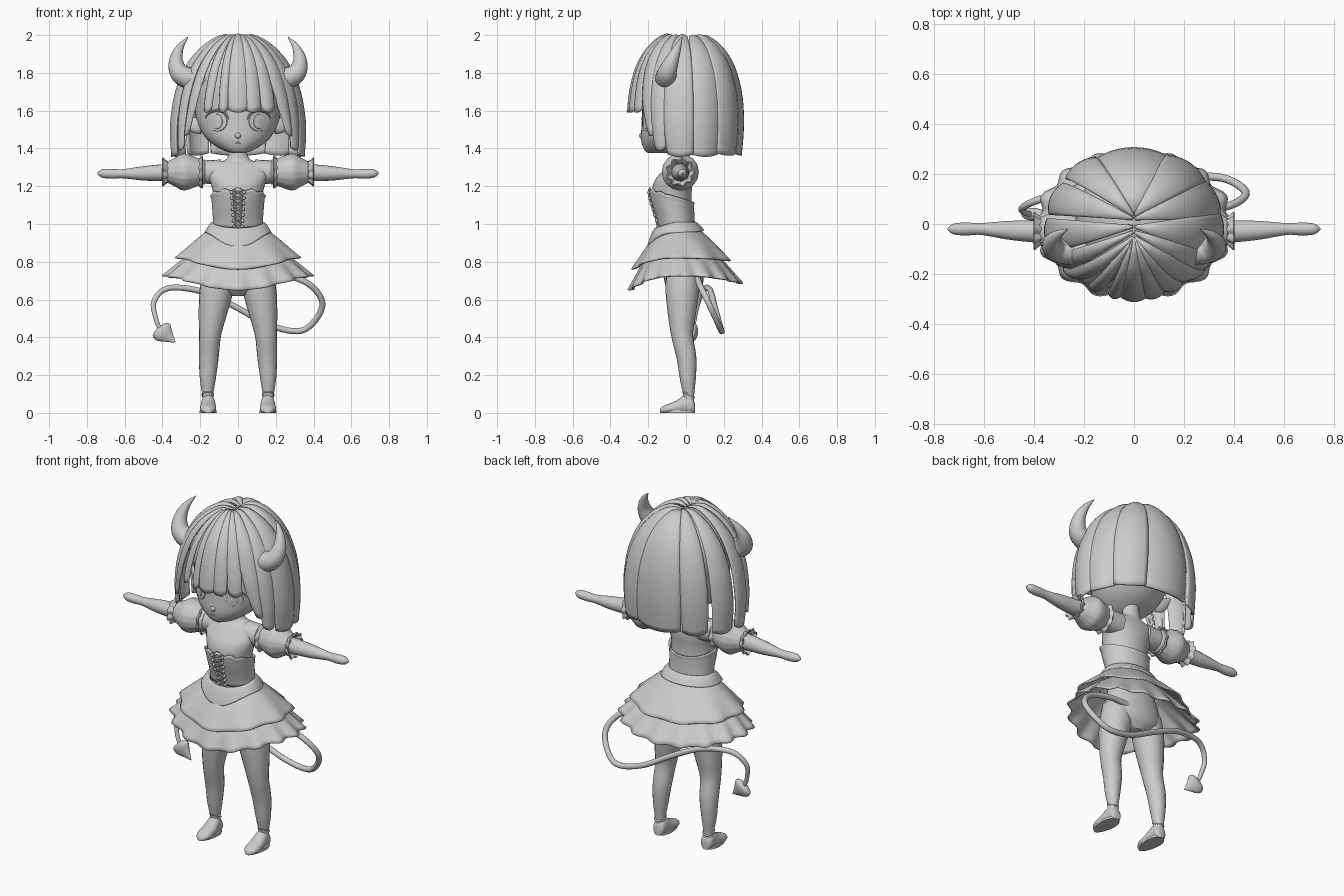
import bpy, bmesh
from math import sin, cos, asin, pi, radians
from mathutils import Vector

cube = bpy.data.objects.get("Cube")
if cube:
    bpy.data.objects.remove(cube)

GREY = (0.6, 0.6, 0.6, 1)
mat = bpy.data.materials.new("plain grey")
mat.use_nodes = True
mat.diffuse_color = GREY
mat.node_tree.nodes["Principled BSDF"].inputs["Base Color"].default_value = GREY
parts = []


def lerp(a, b, t):
    return a + (b - a) * t


def smooth(keys, n):
    """Catmull-Rom samples through tuples of any length."""
    out = []
    for i in range(n + 1):
        f = i / n * (len(keys) - 1)
        k = min(int(f), len(keys) - 2)
        t = f - k
        a, b, c, d = (keys[min(max(k + j, 0), len(keys) - 1)] for j in (-1, 0, 1, 2))
        out.append([q + t / 2 * (r - p + t * (2 * p - 5 * q + 4 * r - s + t * (3 * (q - r) + s - p)))
                    for p, q, r, s in zip(a, b, c, d)])
    return out


def loft(name, rings, mirror=False, wrap=True, cap=True, thick=0):
    bm = bmesh.new()
    grid = [[bm.verts.new(p) for p in ring] for ring in rings]
    n = len(grid[0])
    for lo, hi in zip(grid, grid[1:]):
        for i in range(n if wrap else n - 1):
            j = (i + 1) % n
            bm.faces.new((lo[i], lo[j], hi[j], hi[i]))
    if cap and wrap:
        bm.faces.new(grid[0])
        bm.faces.new(grid[-1])
    bmesh.ops.recalc_face_normals(bm, faces=bm.faces)
    mesh = bpy.data.meshes.new(name)
    bm.to_mesh(mesh)
    bm.free()
    ob = bpy.data.objects.new(name, mesh)
    bpy.context.collection.objects.link(ob)
    mesh.materials.append(mat)
    if thick:
        mod = ob.modifiers.new("thickness", 'SOLIDIFY')
        mod.thickness, mod.offset = thick, 0
    if mirror:
        ob.modifiers.new("mirror", 'MIRROR')
    parts.append(ob)


def tube(name, keys, n=16, sides=14, squash=1.0, mirror=False):
    """Sweep a flattened circle along (x, y, z, radius) keys."""
    pts = smooth(keys, n)
    pos = [Vector(p[:3]) for p in pts]
    rings = []
    for i, p in enumerate(pts):
        along = (pos[min(i + 1, n)] - pos[max(i - 1, 0)]).normalized()
        side = along.cross(Vector((0, 1, 0))).normalized()
        up = side.cross(along)
        r = max(p[3], 0.001)
        rings.append([pos[i] + r * (cos(a) * side + squash * sin(a) * up) for a in angles(sides)])
    loft(name, rings, mirror)


def angles(n):
    return [2 * pi * k / n for k in range(n)]


def section(keys, z, a, grow=0):
    """Point on a body given by (z, half width, front y, back y); angle 0 faces front."""
    k = next((i for i in range(len(keys) - 2) if z <= keys[i + 1][0]), len(keys) - 2)
    lo, hi = keys[k], keys[k + 1]
    t = (z - lo[0]) / (hi[0] - lo[0])
    w, f, b = (lerp(lo[i], hi[i], t) for i in (1, 2, 3))
    return (sin(a) * (w + grow), (f + b) / 2 - cos(a) * ((b - f) / 2 + grow), z)


def blob(name, centre, size, mirror=False):
    x, y, z = centre
    loft(name, [[(x + size[0] * sin(v) * cos(a), y + size[1] * sin(v) * sin(a), z + size[2] * cos(v))
                 for a in angles(24)] for v in (pi * (i + 0.05) / 12.1 for i in range(13))], mirror)


# Head and face
head = smooth([(1.375, .03, -.2, -.1), (1.395, .09, -.222, -.02), (1.45, .165, -.238, .07),
               (1.53, .212, -.235, .13), (1.62, .23, -.232, .17), (1.74, .23, -.235, .19),
               (1.85, .19, -.19, .17), (1.92, .1, -.1, .1), (1.94, .02, -.03, .03)], 32)
loft("head", [[section(head, k[0], a) for a in angles(40)] for k in head])


def on_face(x, z, out):
    return section(head, z, asin(x / section(head, z, pi / 2)[0]), out)


def plate(name, w, h, low, high):
    """Thin oval lying on the face around the eye centre."""
    loft(name, [[on_face(.108 + w * r * cos(a), 1.543 + h * r * sin(a), out) for a in angles(28)]
                for r, out in ((1, low), (.95, high), (.5, high + .001), (.03, high + .002))], True)


plate("eyes", .052, .053, -.002, .004)
plate("irises", .028, .04, .003, .007)
tube("eyelashes", [(*on_face(x, z, .003), r) for x, z, r in (
    (.045, 1.55, .002), (.07, 1.59, .006), (.108, 1.602, .007), (.15, 1.588, .006), (.172, 1.56, .002))],
    mirror=True, sides=8)
blob("nose", (0, -.234, 1.468), (.016, .014, .016))
blob("mouth", (0, -.23, 1.43), (.018, .007, .005))
tube("ears", [(.19, -.06, 1.52, .045), (.235, -.05, 1.53, .04), (.285, -.03, 1.575, .003)],
     squash=.45, mirror=True)

# Hair: broad overlapping gores that fan out from the parting over a scalp
blob("scalp", (0, .01, 1.735), (.235, .235, .235))
hair = smooth([(.02, 1.98), (.25, 1.985), (.55, 1.935), (.8, 1.84), (.95, 1.71),
               (1, 1.58), (.99, 1.47), (.95, 1.37)], 70)


def gore(name, a0, a1, end, taper, tip=None, lift=0.0, bulge=.013, crown=-.05):
    rings = []
    mid = (a0 + a1) / 2
    tip = mid if tip is None else tip
    for i in range(25):
        t = i / 24 * end
        s = (i / 24) ** 3
        r, z = hair[round(t * 70)]
        row = []
        for k in range(11):
            u = k / 5 - 1
            a = radians(lerp(mid, tip, s) + u * (a1 - a0 + 4) / 2 * (1 - taper * s))
            h = (bulge * (1 - u * u) + lift) * min(1, i / 5 + .2)
            x, y = sin(a) * (.292 + .055 * t), -.288 * cos(a)
            row.append((x * r + sin(a) * h * r, crown + (y - crown) * r - cos(a) * h * r,
                        z + h * (1 - r) - .015 * (1 - u * u) * (i / 24) ** 8))
        rings.append(row)
    loft(name, rings, wrap=False, thick=.012)


for s, side in ((1, "left"), (-1, "right")):
    gore(f"{side}_inner_fringe", s * 7, s * 20, .68, .2, lift=.003)
    gore(f"{side}_outer_fringe", s * 20, s * 34, .68, .3, s * 29)
    gore(f"{side}_cheek_lock", s * 33, s * 51, .84, .7, s * 52, .003)
    gore(f"{side}_temple_lock", s * 49, s * 68, .95, .5, s * 62, .004, crown=-.03)
    gore(f"{side}_side_hair", s * 66, s * 96, 1, .2, s * 84, .007, crown=-.01)
    gore(f"{side}_back_side_hair", s * 95, s * 126, 1, .1, lift=.002, crown=.02)
    gore(f"{side}_back_hair", s * 125, s * 156, .99, .1, lift=.006, crown=.03)
gore("middle_fringe", -8, 8, .69, .15, lift=.006)
gore("middle_back_hair", 155, 205, .98, .06, crown=.04)

# Horns
tube("horns", [(.18, -.1, 1.775, .055), (.25, -.105, 1.77, .058), (.31, -.1, 1.8, .051),
               (.328, -.075, 1.865, .037), (.307, -.045, 1.935, .02), (.265, -.02, 1.99, .002)],
     n=24, sides=20, mirror=True)

# Body
body = smooth([(.62, .06, -.06, .05), (.68, .17, -.11, .09), (.78, .17, -.12, .085), (.9, .135, -.125, .06),
               (1, .12, -.135, .035), (1.1, .125, -.165, .03), (1.17, .133, -.18, .03),
               (1.23, .15, -.165, .035), (1.28, .165, -.125, .03), (1.32, .15, -.09, .02),
               (1.345, .06, -.072, .018), (1.43, .045, -.07, .015)], 44)
loft("body", [[section(body, k[0], a) for a in angles(32)] for k in body])

# Bodice with a scalloped front neckline and crossed laces
loft("bodice", [[section(body, lerp(.98, 1.15 + .035 * cos(a) + .008 * max(cos(a), 0) * cos(12 * a), i / 12),
                         a, .009 + .005 * (i > 11)) for a in angles(72)] for i in range(13)],
     cap=False, thick=.008)


def front(x, z):
    return (x, section(body, z, 0)[1] - .018, z)


for i in range(7):
    z = .975 + .03 * i
    w = .016 + .002 * i
    tube(f"lace_{i}", [(*front(-w, z), .005), (*front(w, z + .026), .005)], 4, 6, mirror=True)
    blob(f"eyelets_{i}", front(w + .006, z + .012), (.008, .008, .009), True)

# Arms with puffed sleeves and frills
tube("arms", [(.09, -.032, 1.275, .066), (.2, -.03, 1.275, .06), (.38, -.03, 1.272, .046),
              (.5, -.025, 1.268, .038), (.61, -.02, 1.266, .024), (.67, -.02, 1.266, .026),
              (.72, -.02, 1.268, .022), (.745, -.02, 1.268, .004)], n=32, sides=18, mirror=True)


def sleeve(name, keys, waves, amp):
    loft(name, [[(x, -.03 + r * (1 + amp * cos(waves * a)) * cos(a),
                  1.275 + r * (1 + amp * cos(waves * a)) * sin(a)) for a in angles(64)]
                for x, r in smooth(keys, 12)], True, cap=False, thick=.008)


sleeve("puffed_sleeves", [(.175, .06), (.215, .07), (.285, .093), (.33, .073), (.375, .05)], 16, .008)
sleeve("shoulder_frills", [(.21, .06), (.2, .072), (.188, .082)], 9, .06)
sleeve("cuff_frills", [(.37, .048), (.385, .058), (.4, .07)], 9, .09)


# Layered skirt
def skirt(name, top, hem, side_z, drop, waves, amp, thick=.008, bend=1.15):
    rings = []
    for i in range(13):
        t = i / 12
        w, d, cy = (lerp(top[k], hem[k], t) for k in range(3))
        row = []
        for a in angles(144):
            f, b = max(cos(a), 0), max(-cos(a), 0)
            low = side_z - drop[0] * f ** 3 - drop[1] * b ** 2
            k = 1 + amp * t * t * cos(waves * a)
            row.append((w * k * sin(a), cy - d * k * cos(a),
                        lerp(top[3] - .03 * f, low, t ** bend)))
        rings.append(row)
    loft(name, rings, cap=False, thick=thick)


skirt("waistband", (.13, .1, -.055, 1), (.165, .14, -.055), .95, (.075, -.01), 1, 0, .026, 1.4)
skirt("upper_skirt", (.13, .1, -.05, .98), (.325, .258, -.02), .82, (.06, .015), 9, .035)
skirt("lower_skirt", (.17, .14, -.04, .9), (.385, .292, -.003), .725, (.075, .04), 16, .04)

# Legs and shoes
tube("legs", [(.1, -.02, .74, .085), (.116, -.02, .64, .088), (.135, -.022, .52, .074),
              (.148, -.02, .41, .058), (.155, .003, .29, .052), (.16, .01, .18, .042),
              (.16, .014, .09, .029), (.16, .012, .03, .034)], n=32, sides=20, mirror=True)
loft("shoes", [[(.158 + w * cos(a), y, max(0, h * (.45 + .55 * sin(a)))) for a in angles(20)]
               for y, w, h in smooth([(.047, .02, .05), (.035, .034, .08), (0, .037, .1), (-.05, .042, .065),
                                      (-.1, .041, .045), (-.13, .024, .03), (-.138, .008, .015)], 18)], True)
loft("shoe_soles", [[(.158 + .045 * cos(a) * (1 + .2 * sin(a)) * (.97 if y else 1),
                      -.045 + .092 * sin(a), y) for a in angles(28)] for y in (0, .014)], True)
loft("ankle_straps", [[(.16 + r * cos(a), .014 + r * sin(a), .09 + h - .015 * sin(a)) for a in angles(20)]
                      for r, h in ((.031, 0), (.034, .006), (.031, .012))], True)

# Tail with a spade tip
tube("tail", [(0, .06, .72, .016), (.2, .06, .735, .016), (.37, .07, .685, .016), (.447, .125, .57, .016),
              (.35, .185, .44, .016), (.18, .18, .46, .016), (-.03, .15, .57, .016), (-.2, .13, .645, .016),
              (-.37, .1, .66, .015), (-.445, .065, .59, .014), (-.435, .045, .5, .012),
              (-.415, .04, .45, .011)], n=72, sides=12)
tube("tail_tip", [(-.42, .04, .455, .01), (-.412, .04, .445, .05), (-.395, .038, .425, .055),
                  (-.365, .035, .4, .03), (-.33, .03, .372, .001)], n=16, squash=.45)

# Smooth shading with sharp creases kept
bpy.ops.object.select_all(action='DESELECT')
for ob in parts:
    ob.select_set(True)
bpy.context.view_layer.objects.active = parts[0]
bpy.ops.object.shade_smooth_by_angle(angle=radians(40))
